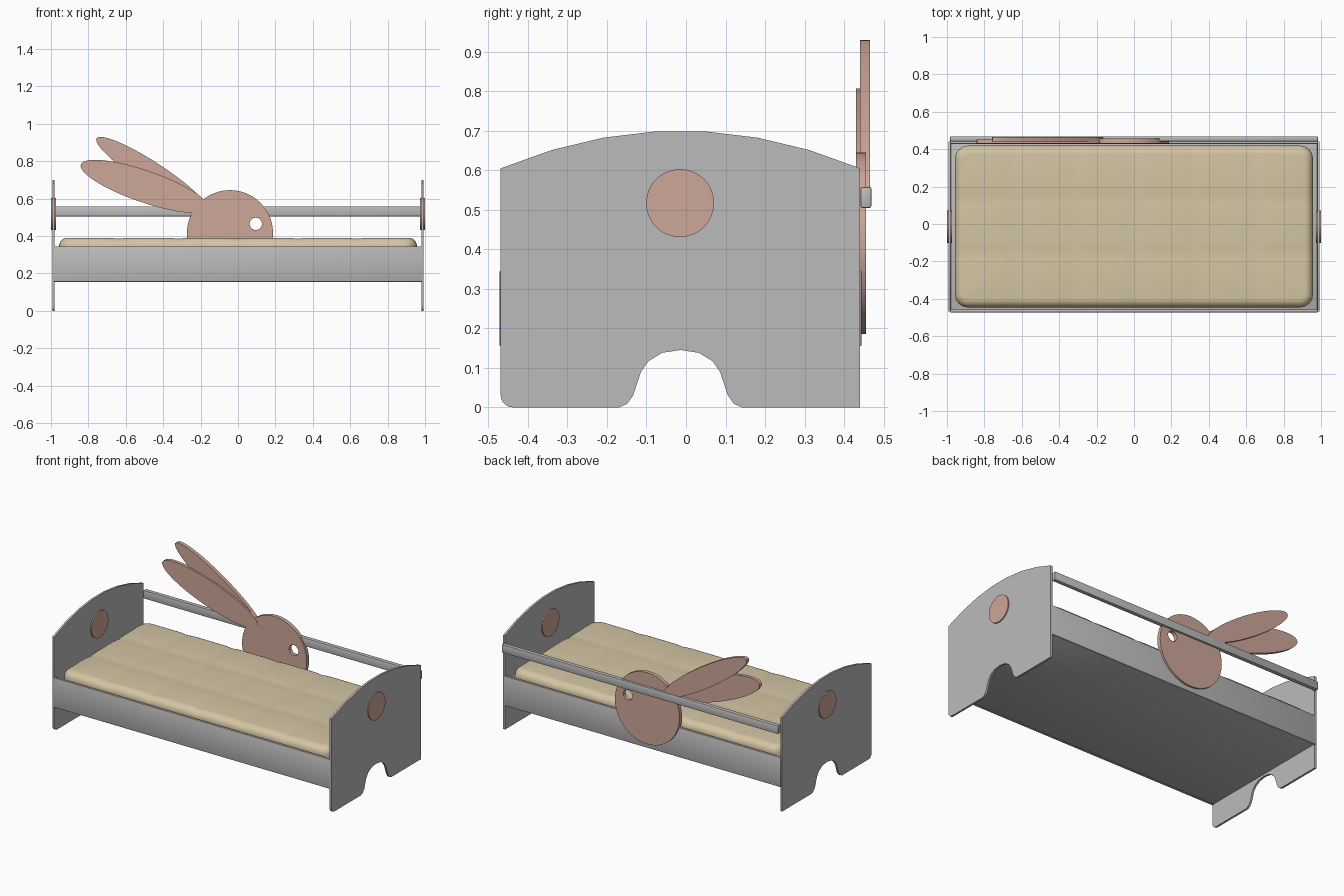
import bpy, bmesh, math
from mathutils import Vector

if "Cube" in bpy.data.objects:
    bpy.data.objects.remove(bpy.data.objects["Cube"], do_unlink=True)


def material(name, rgb):
    m = bpy.data.materials.new(name)
    m.use_nodes = True
    m.diffuse_color = (*rgb, 1)
    m.node_tree.nodes["Principled BSDF"].inputs["Base Color"].default_value = (*rgb, 1)
    return m


GRAY = material("painted gray", (0.5, 0.5, 0.5))
PINK = material("dusty pink", (0.61, 0.385, 0.32))
CREAM = material("cream fabric", (0.66, 0.56, 0.37))
MID_Y = -0.014  # centre line of the bed frame


def finish(name, bm, mat):
    bmesh.ops.recalc_face_normals(bm, faces=bm.faces)
    me = bpy.data.meshes.new(name)
    bm.to_mesh(me)
    bm.free()
    ob = bpy.data.objects.new(name, me)
    bpy.context.collection.objects.link(ob)
    me.materials.append(mat)
    bpy.ops.object.select_all(action='DESELECT')
    ob.select_set(True)
    bpy.context.view_layer.objects.active = ob
    bpy.ops.object.shade_smooth_by_angle(angle=math.radians(30))
    return ob


def box_mesh(lo, hi):
    bm = bmesh.new()
    bmesh.ops.create_cube(bm, size=1)
    lo, hi = Vector(lo), Vector(hi)
    for v in bm.verts:
        v.co = (lo + hi) / 2 + v.co * (hi - lo)
    return bm


def box(name, lo, hi, mat, bevel=0.003):
    bm = box_mesh(lo, hi)
    bmesh.ops.bevel(bm, geom=bm.edges[:], offset=bevel, segments=2, profile=0.5, affect='EDGES')
    return finish(name, bm, mat)


def plate(name, loops, axis, lo, hi, mat):
    """Flat outline (later loops are holes) extruded along x or y."""
    bm = bmesh.new()
    for loop in loops:
        vs = [bm.verts.new((lo, a, b) if axis == 'x' else (a, lo, b)) for a, b in loop]
        for i, v in enumerate(vs):
            bm.edges.new((v, vs[i - 1]))
    bmesh.ops.triangle_fill(bm, edges=bm.edges[:], use_beauty=True)
    new = bmesh.ops.extrude_face_region(bm, geom=bm.faces[:])["geom"]
    step = Vector((hi - lo, 0, 0) if axis == 'x' else (0, hi - lo, 0))
    bmesh.ops.translate(bm, vec=step, verts=[g for g in new if isinstance(g, bmesh.types.BMVert)])
    return finish(name, bm, mat)


def ellipse(cx, cz, a, b, tilt=0, n=48):
    c, s = math.cos(math.radians(tilt)), math.sin(math.radians(tilt))
    pts = []
    for i in range(n):
        t = math.tau * i / n
        u, w = a * math.cos(t), b * math.sin(t)
        pts.append((cx + u * c - w * s, cz + u * s + w * c))
    return pts


# End boards: arched top, leg cutout below, one rounded foot corner
half = 0.455
outline = [(MID_Y + half * (1 - 2 * i / 7), 0.7 - 0.095 * (1 - 2 * i / 7) ** 2) for i in range(8)]
r = 0.03
for i in range(6):
    t = math.pi + i * math.pi / 10
    outline.append((MID_Y - half + r + r * math.cos(t), r + r * math.sin(t)))
cut = [(0.155, 0), (0.135, 0.009), (0.12, 0.03), (0.1, 0.09), (0.081, 0.117), (0.046, 0.138)]
outline += [(MID_Y - d, z) for d, z in cut] + [(MID_Y, 0.145)]
outline += [(MID_Y + d, z) for d, z in reversed(cut)] + [(MID_Y + half, 0)]
for side, s in (("left", 1), ("right", -1)):
    plate(side + "_end_board", [outline], 'x', s * 0.98, s * 0.993, GRAY)
    plate(side + "_round_inlay", [ellipse(MID_Y - 0.001, 0.517, 0.086, 0.086)], 'x',
          s * 0.972, s, PINK)

# Side panels, slat base and back guard rail
for name, s in (("front_panel", -1), ("back_panel", 1)):
    y0, y1 = sorted((MID_Y + s * 0.443, MID_Y + s * 0.458))
    box(name, (-0.984, y0, 0.155), (0.984, y1, 0.345), GRAY, 0.002)
box("bed_base", (-0.98, MID_Y - 0.445, 0.157), (0.98, MID_Y + 0.445, 0.18), GRAY, 0.001)
box("guard_rail", (-0.983, 0.442, 0.505), (0.983, 0.469, 0.558), GRAY, 0.004)

# Mattress: rounded box with shallow quilting seams
X, Y0, Y1, TOP = 0.957, -0.446, 0.419, 0.39
bm = box_mesh((-X, Y0, 0.18), (X, Y1, TOP))
upright = [e for e in bm.edges if abs(e.verts[0].co.z - e.verts[1].co.z) > 0.1]
bmesh.ops.bevel(bm, geom=upright, offset=0.07, segments=6, profile=0.5, affect='EDGES')
rim = [e for e in bm.edges if all(v.co.z > TOP - 0.001 for v in e.verts)]
bmesh.ops.bevel(bm, geom=rim, offset=0.045, segments=6, profile=0.5, affect='EDGES')
seams_x = [X * (2 * i / 6 - 1) for i in range(1, 6)]
seams_y = [Y0 + (Y1 - Y0) * i / 3 for i in (1, 2)]
for seams, axis in ((seams_x, 0), (seams_y, 1)):
    for c in seams:
        for off in (-0.07, -0.03, 0, 0.03, 0.07):
            co, no = Vector(), Vector()
            co[axis], no[axis] = c + off, 1
            bmesh.ops.bisect_plane(bm, geom=bm.verts[:] + bm.edges[:] + bm.faces[:],
                                   plane_co=co, plane_no=no, dist=1e-5)
for v in bm.verts:
    if v.co.z > TOP - 0.03:
        d = min([abs(v.co.x - c) for c in seams_x] + [abs(v.co.y - c) for c in seams_y])
        v.co.z -= 0.005 * max(0, 1 - d / 0.07) ** 2
finish("mattress", bm, CREAM)

# Rabbit decoration: round head with eye hole, two long ears
plate("rabbit_head", [ellipse(-0.043, 0.415, 0.23, 0.23, n=64),
                      ellipse(0.095, 0.465, 0.033, 0.033, n=24)], 'y', 0.431, 0.456, PINK)
plate("rabbit_front_ear", [ellipse(-0.5, 0.665, 0.36, 0.085, -19)], 'y', 0.43, 0.452, PINK)
plate("rabbit_back_ear", [ellipse(-0.46, 0.73, 0.353, 0.065, -33)], 'y', 0.441, 0.466, PINK)
